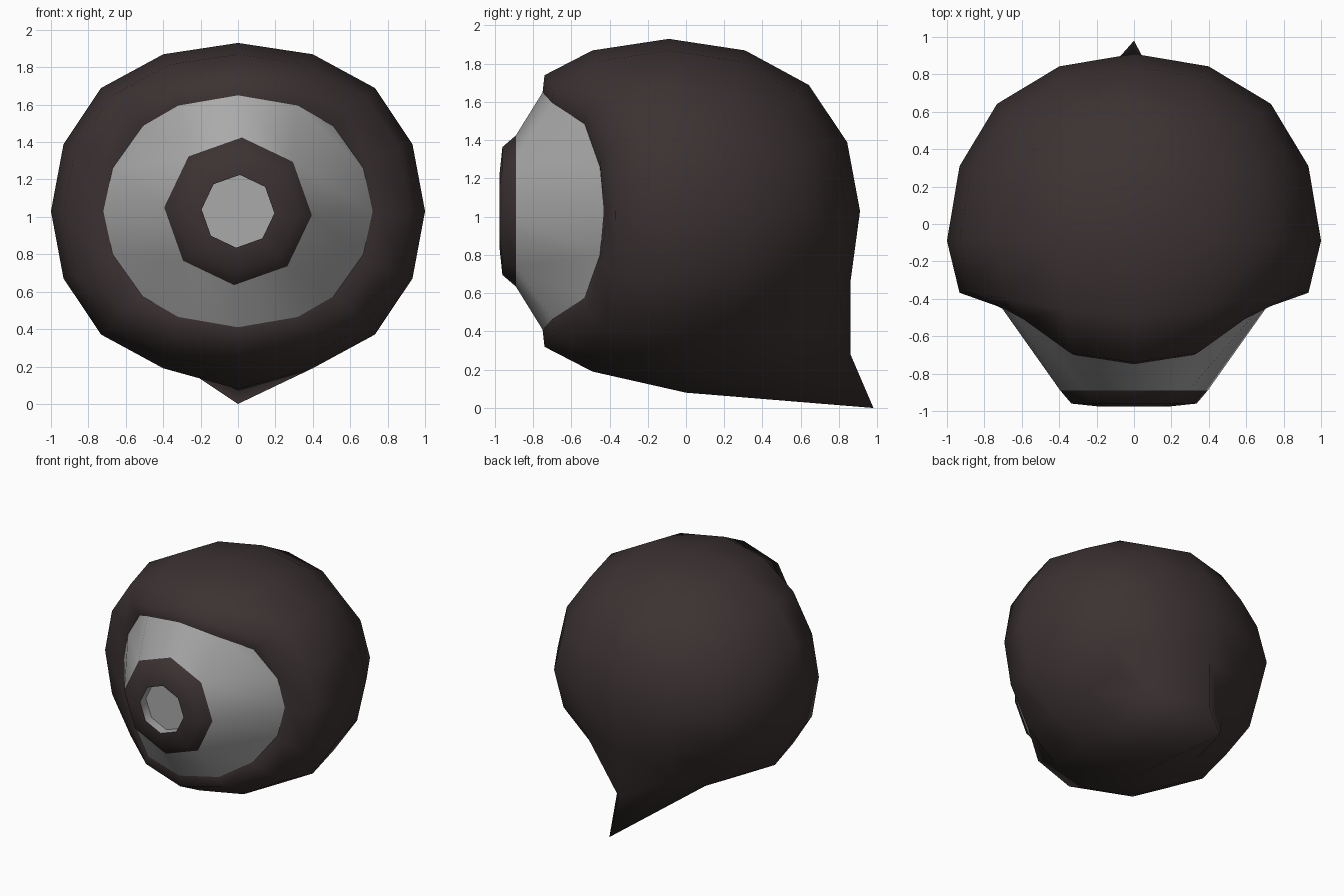
import bpy, bmesh, math
from mathutils import Vector

if "Cube" in bpy.data.objects:
    bpy.data.objects.remove(bpy.data.objects["Cube"])

CENTRE = Vector((0, -0.09, 1.03))
FRONT = -0.8          # front patch of the unit ball lies beyond this y
RIM_X = (0, 0.344, 0.58, 0.682, 0.732)
# quarter outlines from top to side: x, y, height above centre
SHELL_RIM = ((0, -.74, .71), (.34, -.69, .64), (.59, -.51, .52), (.7, -.45, .27), (.75, -.41, 0))
CONE_RIM = ((0, -.75, .62), (.32, -.7, .565), (.51, -.53, .455), (.67, -.45, .23), (.72, -.43, 0))


def material(name, colour):
    m = bpy.data.materials.new(name)
    m.use_nodes = True
    m.diffuse_color = (*colour, 1)
    m.node_tree.nodes["Principled BSDF"].inputs["Base Color"].default_value = (*colour, 1)
    return m


DARK = material("dark brown", (0.045, 0.032, 0.032))
GREY = material("mid grey", (0.4, 0.4, 0.4))


def finish(name, bm, mats, angle=None):
    bmesh.ops.recalc_face_normals(bm, faces=bm.faces)
    mesh = bpy.data.meshes.new(name)
    bm.to_mesh(mesh)
    bm.free()
    for m in mats:
        mesh.materials.append(m)
    ob = bpy.data.objects.new(name, mesh)
    bpy.context.collection.objects.link(ob)
    bpy.ops.object.select_all(action="DESELECT")
    ob.select_set(True)
    bpy.context.view_layer.objects.active = ob
    if angle:
        bpy.ops.object.shade_smooth_by_angle(angle=math.radians(angle))
    else:
        bpy.ops.object.shade_smooth()


def unit_ball():
    """Cube rounded by two subdivision levels, scaled to radius one."""
    bpy.ops.mesh.primitive_cube_add(size=2)
    ob = bpy.context.object
    mod = ob.modifiers.new("round", "SUBSURF")
    mod.levels = 2
    mod.use_limit_surface = False
    bpy.ops.object.modifier_apply(modifier=mod.name)
    bm = bmesh.new()
    bm.from_mesh(ob.data)
    bpy.data.objects.remove(ob)
    size = max(v.co.x for v in bm.verts)
    bmesh.ops.scale(bm, verts=bm.verts, vec=Vector((1, 1, 1)) / size)
    return bm


def rim_point(co, outline):
    i = min(range(5), key=lambda k: abs(abs(co.x) - RIM_X[k]))
    x, y, z = outline[i]
    return Vector((math.copysign(x, co.x), y, CENTRE.z + math.copysign(z, co.z)))


def place(co):
    return Vector((co.x, co.y, co.z * 0.9)) + CENTRE


# Shell: open-fronted ball with the lower back seam drawn out into a point
bm = unit_ball()
bmesh.ops.delete(bm, geom=[v for v in bm.verts if v.co.y < FRONT], context="VERTS")
rim_edges = [e for e in bm.edges if e.is_boundary]
rim = {v for e in rim_edges for v in e.verts}
TAIL = {(.93, -.4): (.86, .66), (.73, -.73): (.86, .28), (.4, -.93): (.98, 0), (0, -1): (0, .08)}
lip_target = {}
for v in bm.verts:
    co = v.co.copy()
    if v in rim:
        v.co = rim_point(co, SHELL_RIM)
        lip_target[v] = rim_point(co, CONE_RIM)
        continue
    v.co = place(co)
    if co.y < -0.25:                       # sides of the opening swept back
        v.co.y += 0.12 * (co.x / 0.93) ** 4
    if abs(co.x) < 0.01:
        for (y, z), (ty, tz) in TAIL.items():
            if math.hypot(co.y - y, co.z - z) < 0.05:
                v.co.y, v.co.z = ty, tz
# Lip turned inward to meet the cone
inner = {v: bm.verts.new(p) for v, p in lip_target.items()}
for e in rim_edges:
    a, b = e.verts
    bm.faces.new((a, b, inner[b], inner[a]))
finish("shell", bm, [DARK])

# Cone: front patch of the same ball, drawn forward to an octagon
bm = unit_ball()
bmesh.ops.delete(bm, geom=[f for f in bm.faces if min(v.co.y for v in f.verts) > FRONT], context="FACES")
bmesh.ops.delete(bm, geom=[v for v in bm.verts if v.co.y < -0.99], context="VERTS")
TURN = math.radians(-3)
for v in bm.verts:
    if v.co.y < FRONT:
        a = round(math.atan2(v.co.z, v.co.x) / (math.pi / 4)) * math.pi / 4 + TURN
        v.co = (0.395 * math.cos(a), -0.89, CENTRE.z + 0.395 * math.sin(a))
    else:
        v.co = rim_point(v.co, CONE_RIM)
finish("cone", bm, [GREY], 40)

# Nozzle: eight-sided dark ring with a recessed grey centre
bm = bmesh.new()
PROFILE = ((.395, -.89), (.335, -.96), (.195, -.975), (.195, -.9))
rings = []
for r, y in PROFILE:
    angles = [k * math.pi / 4 + TURN for k in range(8)]
    rings.append([bm.verts.new((r * math.cos(a), y, CENTRE.z + r * math.sin(a))) for a in angles])
for i, (lo, hi) in enumerate(zip(rings, rings[1:])):
    for k in range(8):
        n = (k + 1) % 8
        f = bm.faces.new((lo[k], lo[n], hi[n], hi[k]))
        f.material_index = 1 if i == 2 else 0
bm.faces.new(rings[-1]).material_index = 1
finish("nozzle_ring", bm, [DARK, GREY], 50)
